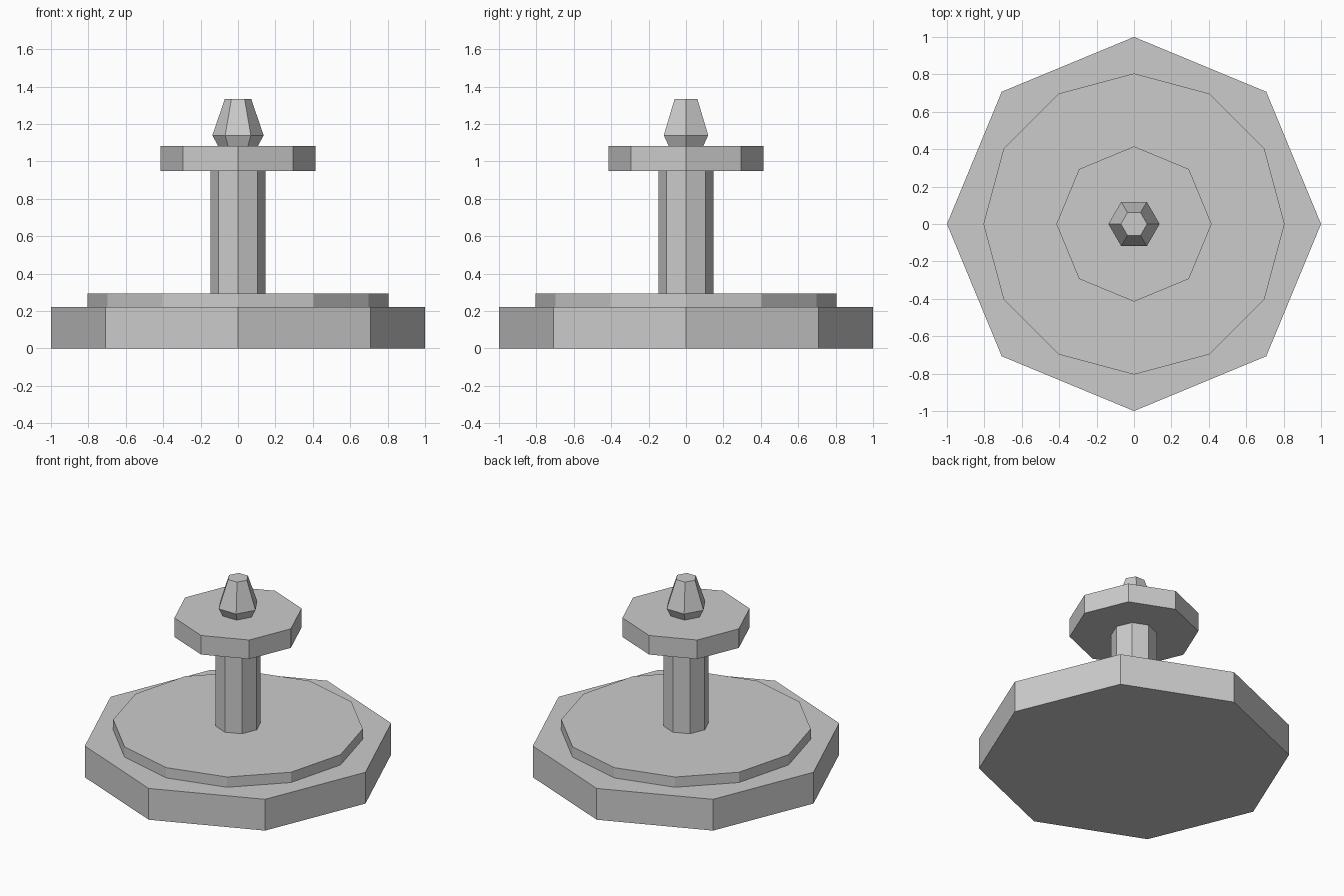
import bpy, bmesh, math

if "Cube" in bpy.data.objects:
    bpy.data.objects.remove(bpy.data.objects["Cube"])

grey = bpy.data.materials.new("light_grey")
grey.diffuse_color = (0.6, 0.6, 0.6, 1)
grey.use_nodes = True
grey.node_tree.nodes["Principled BSDF"].inputs["Base Color"].default_value = grey.diffuse_color


def turned(name, sides, profile):
    """Closed faceted solid from (radius, z) rings, first corner on +x."""
    bm = bmesh.new()
    rings = []
    for r, z in profile:
        rings.append([bm.verts.new((r * math.cos(2 * math.pi * i / sides),
                                    r * math.sin(2 * math.pi * i / sides), z))
                      for i in range(sides)])
    for low, high in zip(rings, rings[1:]):
        for i in range(sides):
            j = (i + 1) % sides
            bm.faces.new((low[i], low[j], high[j], high[i]))
    bm.faces.new(rings[0][::-1])
    bm.faces.new(rings[-1])
    mesh = bpy.data.meshes.new(name)
    bm.to_mesh(mesh)
    bm.free()
    mesh.materials.append(grey)
    obj = bpy.data.objects.new(name, mesh)
    bpy.context.collection.objects.link(obj)
    return obj


# Stepped base
turned("base", 8, [(1.0, 0), (1.0, 0.222)])
turned("base_step", 12, [(0.805, 0.222), (0.805, 0.295)])
# Column and upper plate
turned("column", 8, [(0.147, 0.295), (0.147, 0.948)])
turned("upper_plate", 8, [(0.415, 0.948), (0.415, 1.083)])
# Tapered finial with a narrow foot
turned("finial", 6, [(0.107, 1.083), (0.137, 1.14), (0.07, 1.335)])
